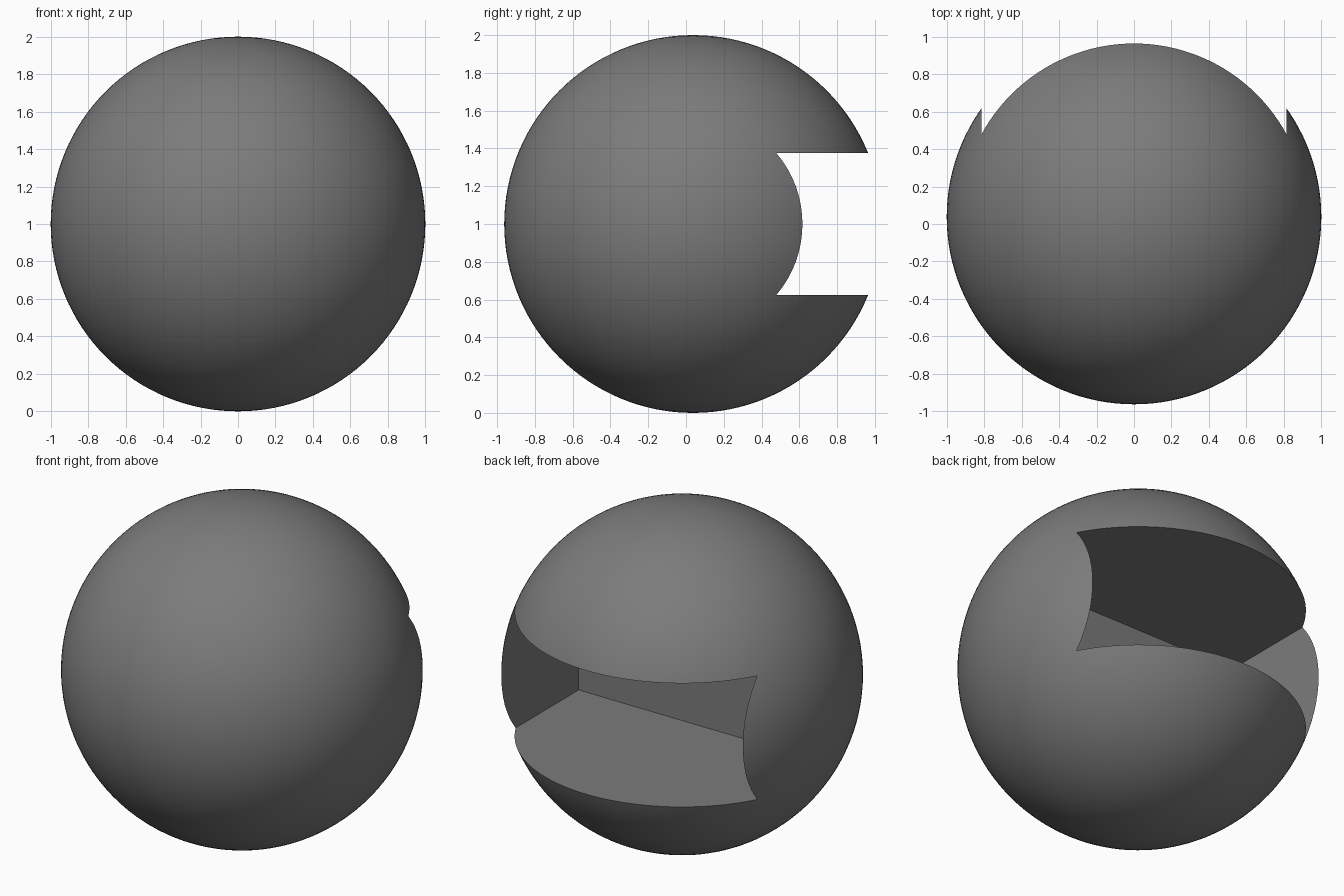
import bpy
import math

if "Cube" in bpy.data.objects:
    bpy.data.objects.remove(bpy.data.objects["Cube"])

CY = 0.0375                                    # ball centre in y
HALF_W, HALF_H, FLOOR_Y = 0.815, 0.377, -0.13  # slot half width, half height, inner wall

# Ball body
bpy.ops.mesh.primitive_uv_sphere_add(segments=128, ring_count=64, radius=1, location=(0, CY, 1))
ball = bpy.context.object
ball.name = "ball_body"

# Dark grey finish
dark = bpy.data.materials.new("dark_grey")
dark.diffuse_color = (0.2, 0.2, 0.2, 1)
dark.use_nodes = True
dark.node_tree.nodes["Principled BSDF"].inputs["Base Color"].default_value = dark.diffuse_color
ball.data.materials.append(dark)

# Box that cuts the rectangular recess into the back
back = 1.5
bpy.ops.mesh.primitive_cube_add(size=1, location=(0, (FLOOR_Y + back) / 2, 1))
cutter = bpy.context.object
cutter.name = "recess_cutter"
cutter.scale = (2 * HALF_W, back - FLOOR_Y, 2 * HALF_H)
cutter.data.materials.append(dark)
cutter.hide_render = True

# Cut the recess and drop the cutter
cut = ball.modifiers.new("recess", 'BOOLEAN')
cut.operation = 'DIFFERENCE'
cut.solver = 'EXACT'
cut.object = cutter
bpy.ops.object.select_all(action='DESELECT')
ball.select_set(True)
bpy.context.view_layer.objects.active = ball
bpy.ops.object.modifier_apply(modifier=cut.name)
bpy.data.objects.remove(cutter, do_unlink=True)

# Smooth ball surface, crisp recess edges
bpy.ops.object.shade_smooth_by_angle(angle=math.radians(20))
